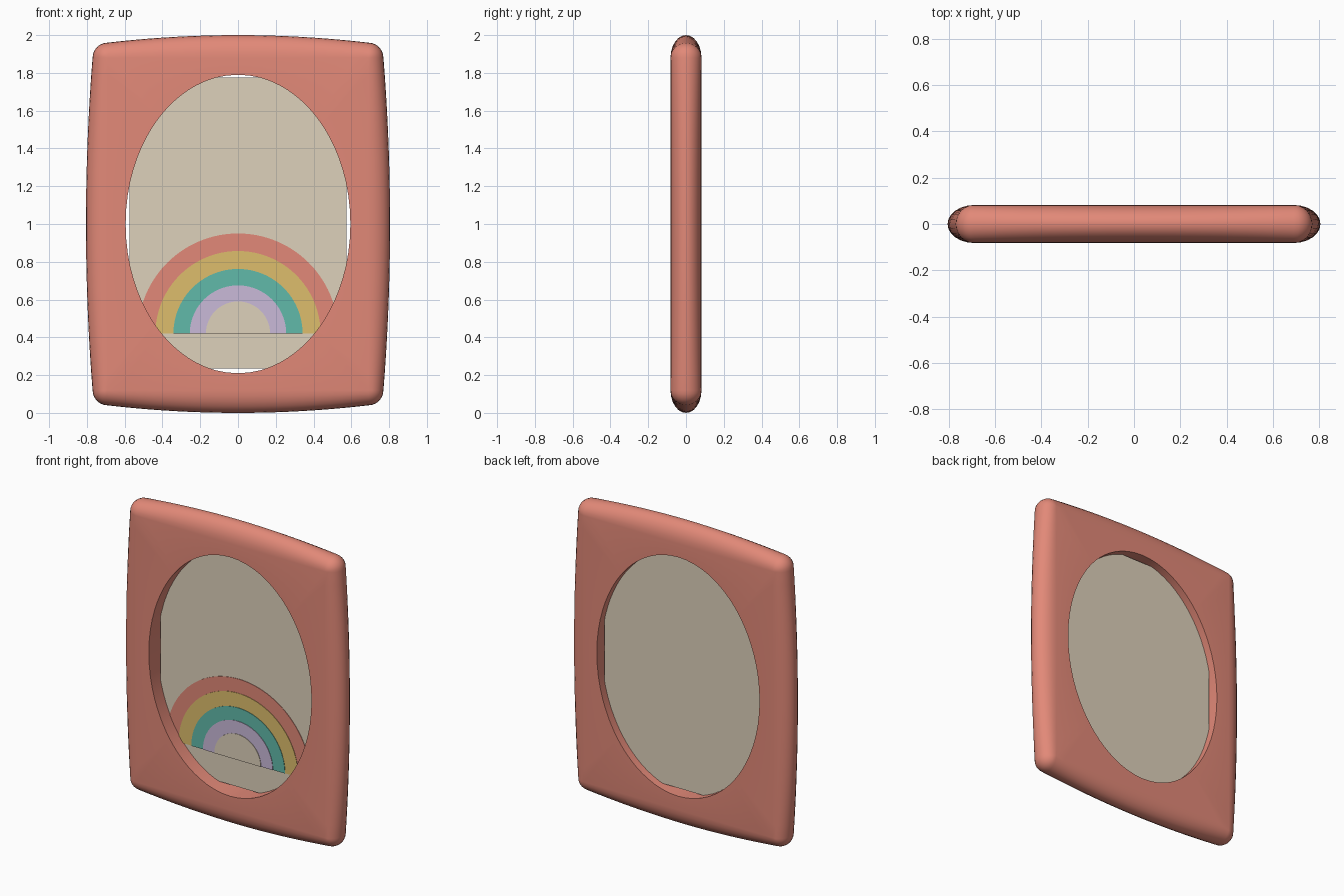
import bpy
import bmesh
from math import pi, sin, cos, atan2, radians

cube = bpy.data.objects.get("Cube")
if cube:
    bpy.data.objects.remove(cube)


def material(name, rgb):
    lin = [(c / 255 / 12.92) if c < 11 else ((c / 255 + 0.055) / 1.055) ** 2.4 for c in rgb]
    mat = bpy.data.materials.new(name)
    mat.use_nodes = True
    mat.diffuse_color = (*lin, 1)
    bsdf = next(n for n in mat.node_tree.nodes if n.type == 'BSDF_PRINCIPLED')
    bsdf.inputs["Base Color"].default_value = (*lin, 1)
    return mat


coral = material("coral", (226, 137, 120))
cream = material("cream", (222, 209, 187))
yellow = material("yellow", (222, 190, 108))
teal = material("teal", (97, 186, 170))
lilac = material("lilac", (202, 186, 217))


def finish(bm, name, mat, smooth=False):
    bmesh.ops.remove_doubles(bm, verts=bm.verts, dist=0.0001)
    bmesh.ops.recalc_face_normals(bm, faces=bm.faces)
    mesh = bpy.data.meshes.new(name)
    bm.to_mesh(mesh)
    bm.free()
    mesh.materials.append(mat)
    obj = bpy.data.objects.new(name, mesh)
    bpy.context.collection.objects.link(obj)
    if smooth:
        bpy.ops.object.select_all(action='DESELECT')
        bpy.context.view_layer.objects.active = obj
        obj.select_set(True)
        bpy.ops.object.shade_smooth_by_angle(angle=radians(40))
    return obj


def plate(name, outline, front, back, mat):
    """Flat x-z outline extruded along y."""
    bm = bmesh.new()
    face = bm.faces.new([bm.verts.new((x, front, z)) for x, z in outline])
    out = bmesh.ops.extrude_face_region(bm, geom=[face])
    for v in out["geom"]:
        if isinstance(v, bmesh.types.BMVert):
            v.co.y = back
    return finish(bm, name, mat)


# Frame: flat core rectangle with a rounded, gently bulging rim and an oval hole
CORE_X, CORE_Z, HALF_DEPTH, RIM = 0.69, 0.88, 0.082, 0.08
HOLE_X, HOLE_Z, CENTRE = 0.595, 0.79, 1.0
SIDE_STEPS, CORNER_STEPS, RIM_STEPS = 20, 6, 12

corners = [(CORE_X, -CORE_Z), (CORE_X, CORE_Z), (-CORE_X, CORE_Z), (-CORE_X, -CORE_Z)]
path = []  # core point and outward angle
for i, (x0, z0) in enumerate(corners):
    x1, z1 = corners[(i + 1) % 4]
    for s in range(SIDE_STEPS + 1):
        t = s / SIDE_STEPS
        path.append((x0 + (x1 - x0) * t, z0 + (z1 - z0) * t, i * pi / 2))
    for s in range(1, CORNER_STEPS):
        path.append((x1, z1, (i + s / CORNER_STEPS) * pi / 2))


def hole_ring(y):
    ring = []
    for x, z, _ in path:
        a = atan2(z / CORE_Z, x / CORE_X)
        ring.append((HOLE_X * cos(a), y, CENTRE + HOLE_Z * sin(a)))
    return ring


def rim_ring(a):
    ring = []
    for x, z, d in path:
        out = cos(a)
        bulge_x = 0.035 * (1 - (z / CORE_Z) ** 2) * out
        bulge_z = 0.04 * (1 - (x / CORE_X) ** 2) * out
        ring.append((x + cos(d) * (RIM * out + bulge_x), HALF_DEPTH * sin(a),
                     CENTRE + z + sin(d) * (RIM * out + bulge_z)))
    return ring


rings = [hole_ring(-HALF_DEPTH)]
rings += [rim_ring(-pi / 2 + pi * i / RIM_STEPS) for i in range(RIM_STEPS + 1)]
rings += [hole_ring(HALF_DEPTH)]
bm = bmesh.new()
loops = [[bm.verts.new(p) for p in ring] for ring in rings]
for k, loop in enumerate(loops):
    after = loops[(k + 1) % len(loops)]
    for j in range(len(path)):
        n = (j + 1) % len(path)
        bm.faces.new((loop[j], loop[n], after[n], after[j]))
finish(bm, "frame", coral, smooth=True)

# Backing panel inside the oval
plate("panel", [(-0.575, 0.235), (0.575, 0.235), (0.575, 1.775), (-0.575, 1.775)],
      0.01, 0.03, cream)

# Rainbow: stacked half discs, each a little further forward
bands = [("outer_arch", 0.53, coral), ("second_arch", 0.437, yellow),
         ("third_arch", 0.342, teal), ("inner_arch", 0.255, lilac),
         ("arch_centre", 0.17, cream)]
for i, (name, r, mat) in enumerate(bands):
    outline = [(r * cos(pi * s / 48), 0.42 + r * sin(pi * s / 48)) for s in range(49)]
    back = 0.01 - 0.003 * i
    plate(name, outline, back - 0.003, back, mat)
